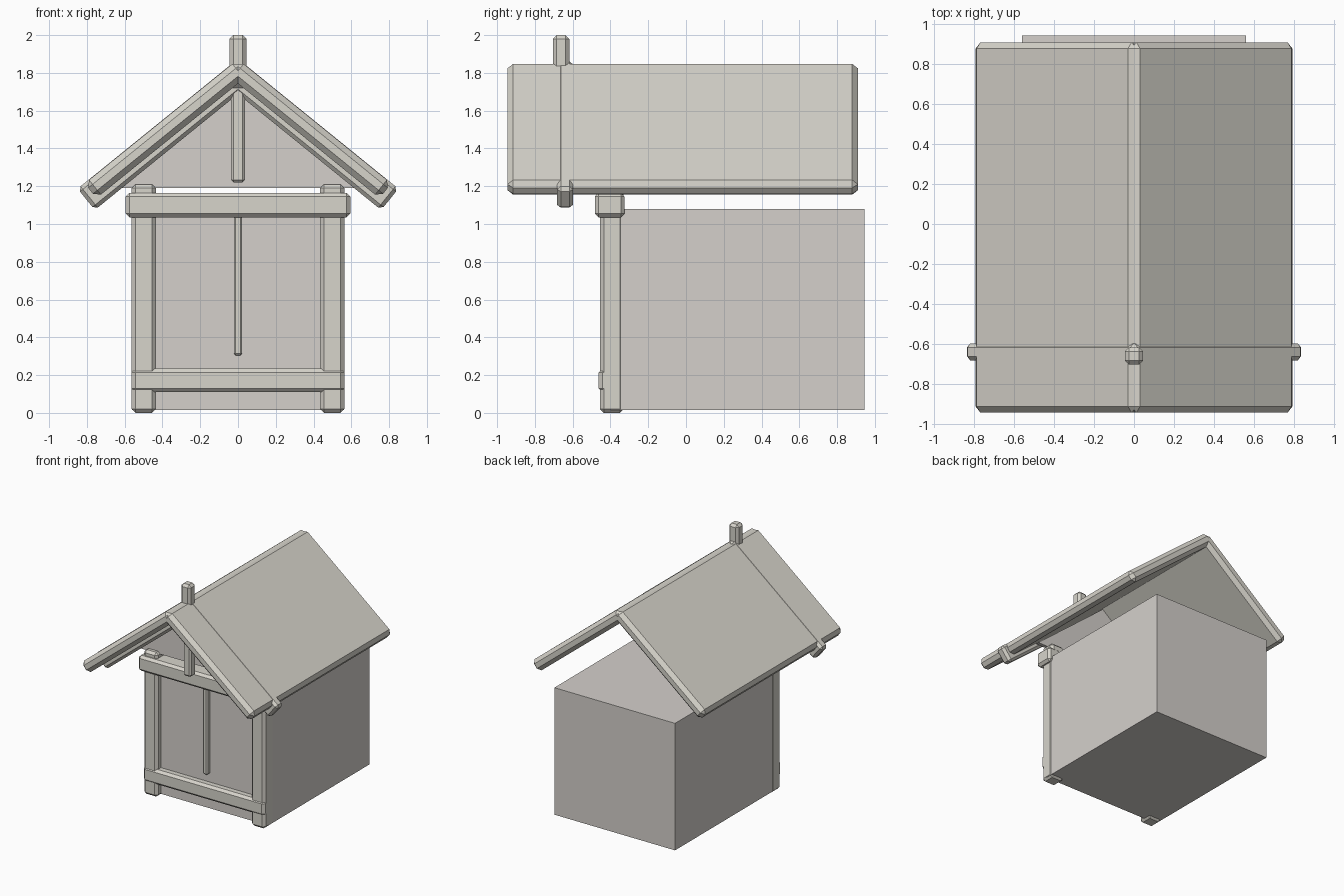
import bpy, bmesh, math
from mathutils import Matrix, Vector

if "Cube" in bpy.data.objects:
    bpy.data.objects.remove(bpy.data.objects["Cube"])

def material(name, rgb):
    m = bpy.data.materials.new(name)
    m.diffuse_color = (*rgb, 1)
    m.use_nodes = True
    m.node_tree.nodes["Principled BSDF"].inputs["Base Color"].default_value = m.diffuse_color
    return m

timber = material("pale timber", (0.68, 0.66, 0.60))
plaster = material("pale plaster", (0.66, 0.63, 0.60))

def finish(name, bm, mat):
    bmesh.ops.recalc_face_normals(bm, faces=bm.faces)
    me = bpy.data.meshes.new(name)
    bm.to_mesh(me)
    bm.free()
    me.materials.append(mat)
    ob = bpy.data.objects.new(name, me)
    bpy.context.collection.objects.link(ob)
    return ob

def block(name, size, center, mat, chamfer=0.0, tilt=0.0):
    """Chamfered box, optionally tilted about the y axis."""
    bm = bmesh.new()
    bmesh.ops.create_cube(bm, size=1, matrix=Matrix.Diagonal((*size, 1)))
    if chamfer:
        bmesh.ops.bevel(bm, geom=bm.edges[:], offset=chamfer, segments=1,
                        affect='EDGES', profile=0.5)
    bm.transform(Matrix.Translation(center) @ Matrix.Rotation(tilt, 4, 'Y'))
    return finish(name, bm, mat)

def span(name, x, y, z, mat, chamfer=0.0):
    """Box given by its extents."""
    return block(name, [b - a for a, b in (x, y, z)],
                 [(a + b) / 2 for a, b in (x, y, z)], mat, chamfer)

# roof slope line: z = RIDGE - tan(PITCH) * x
PITCH, RIDGE = math.radians(39), 1.872

def sloped(name, side, x0, x1, y, thick, lift, chamfer):
    """Board lying under the roof slope line from x0 to x1."""
    xm = (x0 + x1) / 2
    top = Vector((xm, 0, RIDGE - math.tan(PITCH) * xm))
    c = top + Vector((math.sin(PITCH), 0, math.cos(PITCH))) * (lift - thick / 2)
    size = ((x1 - x0) / math.cos(PITCH), y[1] - y[0], thick)
    block(name, size, (side * c.x, (y[0] + y[1]) / 2, c.z), timber, chamfer, side * PITCH)

# main body
span("body", (-0.56, 0.56), (-0.40, 0.945), (0.015, 1.08), plaster)

# mirrored parts: posts, roof panels, rafters
for side, label in ((-1, "left"), (1, "right")):
    span(label + "_post", sorted((side * 0.435, side * 0.563)), (-0.455, -0.33),
         (0, 1.21), timber, 0.02)
    sloped(label + "_roof_panel", side, 0.007, 0.812, (-0.945, 0.91), 0.10, 0, 0.03)
    sloped(label + "_rafter", side, 0.0, 0.848, (-0.683, -0.598), 0.145, 0.002, 0.02)

# front rails and slat
span("lower_rail", (-0.563, 0.563), (-0.462, -0.335), (0.11, 0.235), timber, 0.02)
span("top_beam", (-0.595, 0.595), (-0.483, -0.325), (1.035, 1.165), timber, 0.02)
span("centre_slat", (-0.022, 0.022), (-0.44, -0.39), (0.305, 1.06), timber, 0.01)

# gable post and ridge finial
span("gable_post", (-0.037, 0.037), (-0.68, -0.606), (1.22, 1.75), timber, 0.014)
span("ridge_finial", (-0.045, 0.045), (-0.705, -0.618), (1.72, 2.0), timber, 0.02)

# gable infill under the roof
bm = bmesh.new()
face = bm.faces.new([bm.verts.new(p) for p in
                     ((-0.66, -0.41, 1.19), (0.66, -0.41, 1.19), (0, -0.41, 1.735))])
ext = bmesh.ops.extrude_face_region(bm, geom=[face])
bmesh.ops.translate(bm, vec=(0, 0.03, 0),
                    verts=[v for v in ext["geom"] if isinstance(v, bmesh.types.BMVert)])
finish("gable_infill", bm, plaster)
